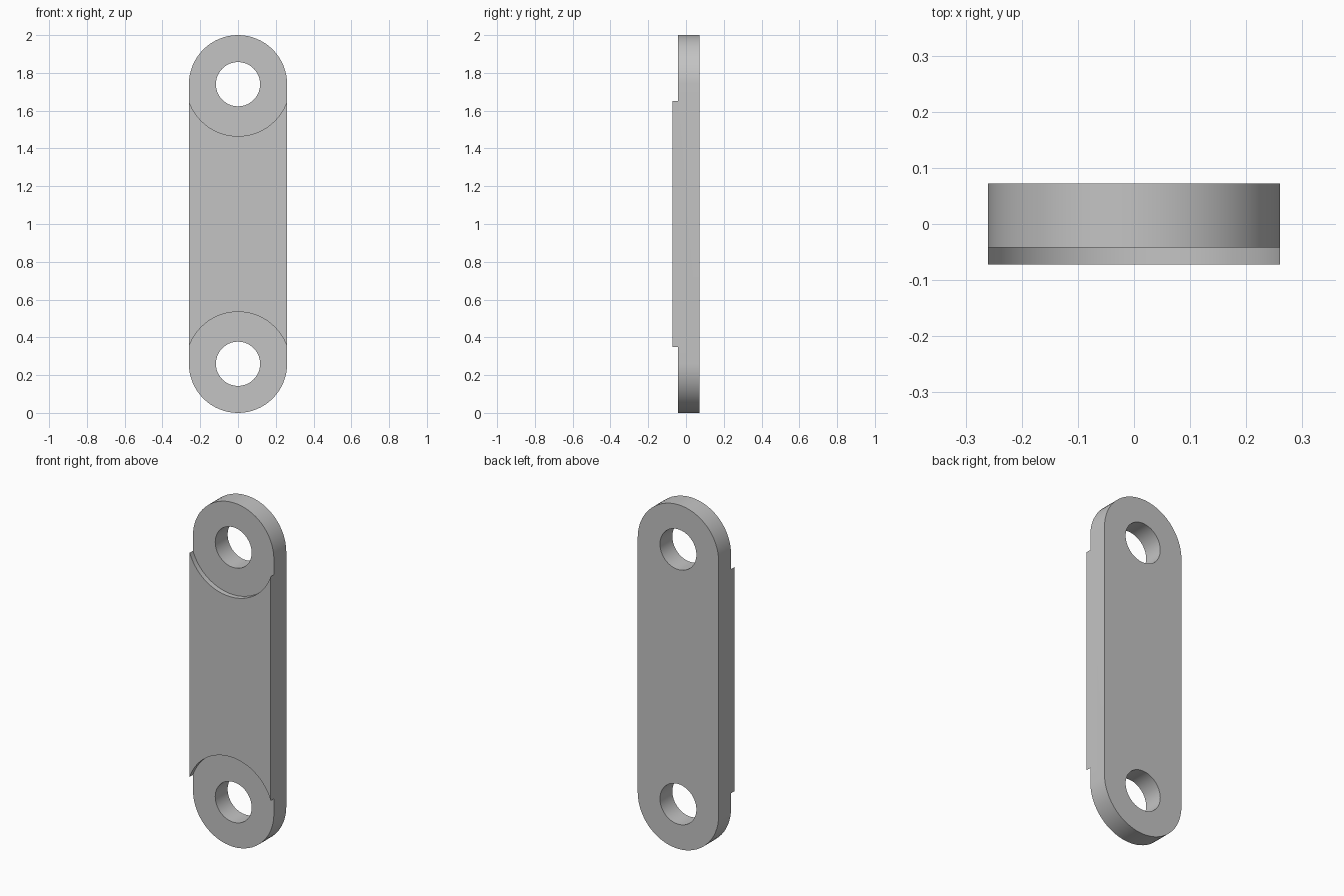
import bpy, bmesh
from math import pi, cos, sin, radians

cube = bpy.data.objects.get("Cube")
if cube:
    bpy.data.objects.remove(cube, do_unlink=True)

HALF_WIDTH = 0.26
END_Z = (0.26, 1.74)
FRONT, STEP, BACK = -0.072, -0.042, 0.072
HOLE_R, RECESS_R = 0.117, 0.275
SEGMENTS = 64

grey = bpy.data.materials.new("plain grey")
grey.use_nodes = True
colour = (0.55, 0.55, 0.55, 1)
grey.diffuse_color = colour
grey.node_tree.nodes["Principled BSDF"].inputs["Base Color"].default_value = colour


def prism(name, outline, y0, y1):
    """Extrude an x-z outline from y0 to y1."""
    bm = bmesh.new()
    face = bm.faces.new([bm.verts.new((x, y0, z)) for x, z in outline])
    grown = bmesh.ops.extrude_face_region(bm, geom=[face])["geom"]
    moved = [v for v in grown if isinstance(v, bmesh.types.BMVert)]
    bmesh.ops.translate(bm, verts=moved, vec=(0, y1 - y0, 0))
    bmesh.ops.recalc_face_normals(bm, faces=bm.faces)
    mesh = bpy.data.meshes.new(name)
    bm.to_mesh(mesh)
    bm.free()
    mesh.materials.append(grey)
    obj = bpy.data.objects.new(name, mesh)
    bpy.context.collection.objects.link(obj)
    return obj


def arc(radius, z, start, sweep, steps):
    angles = [start + sweep * i / steps for i in range(steps + 1)]
    return [(radius * cos(a), z + radius * sin(a)) for a in angles]


def cut(target, radius, z, y0, y1):
    """Cut a round pocket or hole through the target along y."""
    cutter = prism("cutter", arc(radius, z, 0, 2 * pi, SEGMENTS)[:-1], y0, y1)
    cutter.hide_render = True
    mod = target.modifiers.new("cut", 'BOOLEAN')
    mod.operation = 'DIFFERENCE'
    mod.solver = 'EXACT'
    mod.object = cutter
    bpy.ops.object.modifier_apply(modifier=mod.name)
    bpy.data.objects.remove(cutter, do_unlink=True)


# Link plate with two rounded ends
outline = (arc(HALF_WIDTH, END_Z[1], 0, pi, SEGMENTS // 2)
           + arc(HALF_WIDTH, END_Z[0], pi, pi, SEGMENTS // 2))
plate = prism("link_plate", outline, FRONT, BACK)
bpy.ops.object.select_all(action='DESELECT')
plate.select_set(True)
bpy.context.view_layer.objects.active = plate

# Shallow round recess on the front and pin hole at each end
for z in END_Z:
    cut(plate, RECESS_R, z, FRONT - 0.1, STEP)
    cut(plate, HOLE_R, z, FRONT - 0.1, BACK + 0.1)

bpy.ops.object.shade_smooth_by_angle(angle=radians(30))
